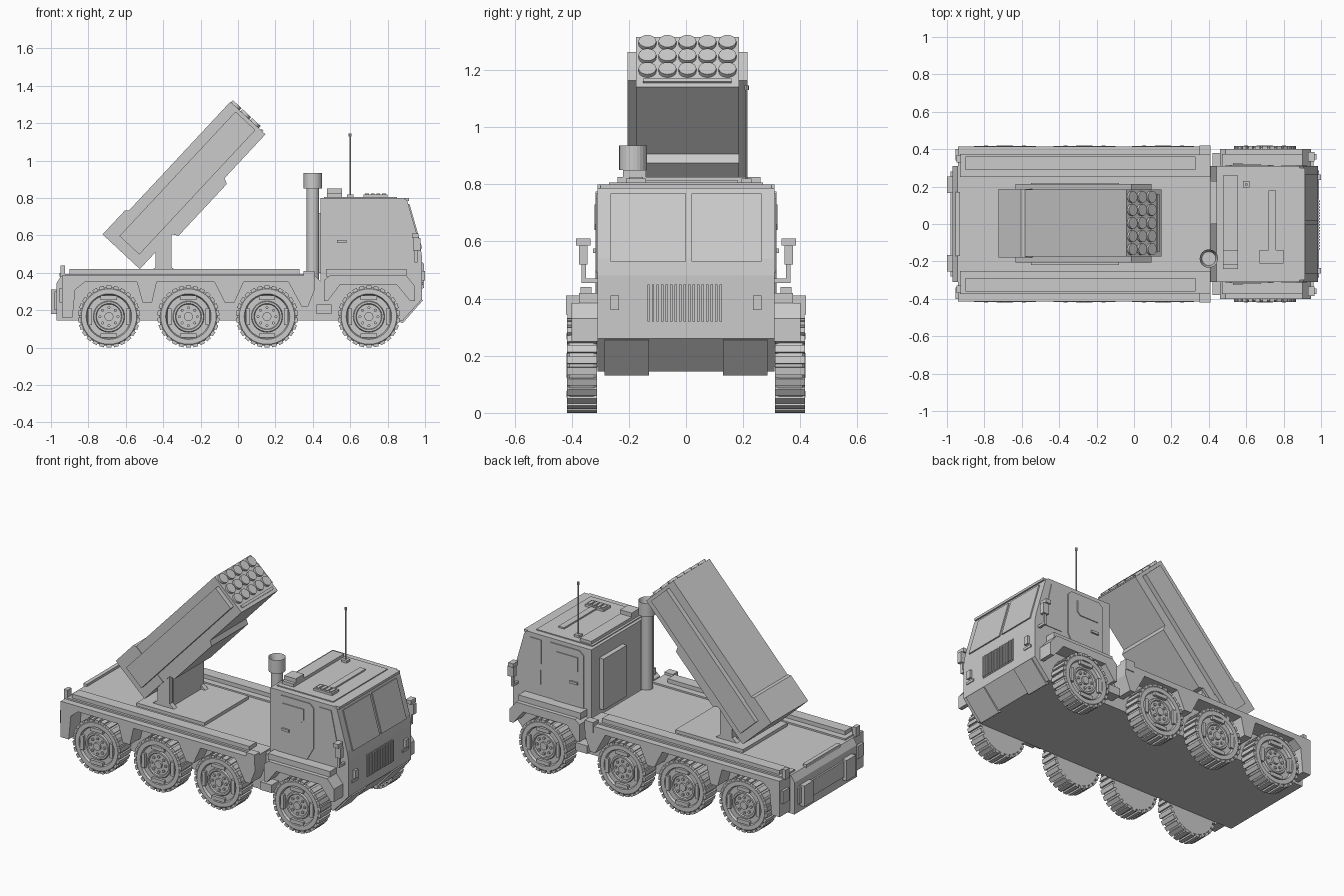
import bpy, bmesh, math
from mathutils import Matrix, Vector

if "Cube" in bpy.data.objects:
    bpy.data.objects.remove(bpy.data.objects["Cube"])


def finish(name, bm, mat=None):
    bmesh.ops.recalc_face_normals(bm, faces=bm.faces)
    me = bpy.data.meshes.new(name)
    bm.to_mesh(me)
    bm.free()
    ob = bpy.data.objects.new(name, me)
    bpy.context.collection.objects.link(ob)
    if mat:
        ob.matrix_world = mat
    return ob


def add_box(bm, x0, x1, y0, y1, z0, z1, mat=Matrix()):
    m = Matrix.Translation(((x0+x1)/2, (y0+y1)/2, (z0+z1)/2)) @ Matrix.Diagonal((x1-x0, y1-y0, z1-z0, 1))
    bmesh.ops.create_cube(bm, size=1, matrix=mat @ m)


def boxes(name, dims, mirror=False, mat=None):
    bm = bmesh.new()
    for d in dims:
        add_box(bm, *d)
        if mirror:
            add_box(bm, d[0], d[1], -d[3], -d[2], d[4], d[5])
    return finish(name, bm, mat)


def prism(name, pts, y0, y1, mirror=False, mat=None):
    """Extrude an x-z outline from y0 to y1, optionally on both sides."""
    bm = bmesh.new()
    for s in ((1, -1) if mirror else (1,)):
        f = bm.faces.new([bm.verts.new((x, s*y0, z)) for x, z in pts])
        r = bmesh.ops.extrude_face_region(bm, geom=[f])
        vs = [v for v in r["geom"] if isinstance(v, bmesh.types.BMVert)]
        bmesh.ops.translate(bm, verts=vs, vec=(0, s*(y1-y0), 0))
    return finish(name, bm, mat)


def add_cyl(bm, r, p0, p1, n=24, r2=None):
    a, b = Vector(p0), Vector(p1)
    m = Matrix.Translation((a+b)/2) @ (b-a).to_track_quat('Z', 'Y').to_matrix().to_4x4()
    bmesh.ops.create_cone(bm, cap_ends=True, segments=n, radius1=r, radius2=r if r2 is None else r2,
                          depth=(b-a).length, matrix=m)


def cyls(name, items, n=24):
    bm = bmesh.new()
    for r, p0, p1 in items:
        add_cyl(bm, r, p0, p1, n)
    return finish(name, bm)


# Wheels: lathed tyre and rim, tread lugs, rim slots, hub bolts
def wheel(name, x, side):
    bm = bmesh.new()
    prof = [(0, .312), (.15, .312), (.157, .325), (.157, .408), (.148, .417), (.122, .417),
            (.116, .402), (.084, .402), (.08, .412), (.07, .412), (.066, .404), (0, .404)]
    vs = [bm.verts.new((r, y, 0)) for r, y in prof]
    es = [bm.edges.new(p) for p in zip(vs, vs[1:])]
    bmesh.ops.spin(bm, geom=vs+es, axis=(0, 1, 0), cent=(0, 0, 0), angle=math.tau, steps=36)
    bmesh.ops.remove_doubles(bm, verts=bm.verts, dist=1e-5)
    for i in range(26):
        add_box(bm, -.013, .013, .312, .417, .15, .166, Matrix.Rotation(math.tau*i/26, 4, 'Y'))
    for i in range(4):
        add_box(bm, -.044, .044, .40, .419, .09, .113, Matrix.Rotation(math.tau*i/4, 4, 'Y'))
    for i in range(8):
        a = math.tau*i/8
        c, s = .048*math.cos(a), .048*math.sin(a)
        add_cyl(bm, .008, (c, .40, s), (c, .413, s), 8)
    add_cyl(bm, .024, (0, .40, 0), (0, .416, 0), 16)
    bmesh.ops.transform(bm, verts=bm.verts, matrix=Matrix.Diagonal((1, side, 1, 1)))
    return finish(name, bm, Matrix.Translation((x, 0, .166)))


for i, x in enumerate((-.69, -.265, .155, .70)):
    for side, label in ((1, "left"), (-1, "right")):
        wheel(f"wheel_{label}_{i+1}", x, side)

# Hull and rear deck
prism("hull", [(-.97, .145), (-.97, .345), (-.945, .385), (.41, .385), (.45, .345), (.45, .145)], -.31, .31)
prism("rear_fender", [(-.94, .385), (.41, .385), (.41, .31), (.375, .22), (.34, .22), (.27, .35), (.03, .35),
                      (-.02, .24), (-.07, .24), (-.125, .35), (-.435, .35), (-.46, .24), (-.51, .24),
                      (-.54, .35), (-.82, .35), (-.87, .31), (-.885, .16), (-.94, .16)], .30, .415, True)
boxes("deck_side_rail", [(-.90, .33, .29, .36, .38, .42)], True)
boxes("fender_edge", [(-.93, .41, .25, .375, .38, .395), (.35, .41, .37, .42, .345, .41)], True)
boxes("tail_marker", [(-.95, -.925, .33, .37, .38, .44), (-.955, -.935, .34, .40, .24, .32)], True)
boxes("tailboard", [(-.955, -.93, -.17, .17, .38, .40), (-.98, -.96, -.28, .28, .20, .30)])
boxes("rear_bumper", [(-1.0, -.965, .165, .255, .18, .31)], True)
boxes("deck_plate", [(-.55, -.08, -.22, .22, .38, .405)])
boxes("cab_step", [(.42, .50, .30, .38, .18, .23)], True)

# Cab body, lower nose and fenders
prism("cab", [(.44, .145), (.44, .80), (.885, .80), (.905, .785), (.975, .54), (.985, .48),
              (.985, .26), (.88, .145)], -.31, .31)
prism("nose_guard", [(.88, .13), (.99, .255), (.96, .26), (.86, .14)], .13, .285, True)
prism("cab_fender", [(.46, .25), (.46, .36), (.49, .385), (.90, .385), (.945, .33), (.945, .25), (.92, .25),
                     (.85, .335), (.545, .335), (.48, .25)], .30, .40, True)
boxes("cab_fender_step", [(.47, .90, .30, .375, .38, .42)], True)

# Windscreen panes and visor
for label, y0, y1 in (("right", -.265, .0), ("left", .02, .265)):
    prism(f"windscreen_{label}", [(.905, .765), (.917, .768), (.985, .53), (.97, .53)], y0, y1)
boxes("visor", [(.87, .915, -.30, .30, .785, .80)])

# Side windows and doors
prism("side_window", [(.785, .77), (.865, .77), (.925, .49), (.79, .49)], .305, .314, True)
prism("door", [(.49, .42), (.49, .75), (.52, .775), (.72, .775), (.745, .75), (.745, .50), (.70, .42)],
      .305, .316, True)
prism("door_window", [(.53, .64), (.53, .73), (.68, .73), (.68, .66), (.66, .64)], .31, .321, True)
boxes("door_handle", [(.53, .58, .31, .326, .56, .575)], True)

# Grille and front lights
boxes("grille", [(.98, .988, -.14, .125, .315, .455)] +
      [(.985, .994, -.135+.0158*i, -.127+.0158*i, .32, .45) for i in range(17)])
boxes("front_light", [(.98, .99, .22, .28, .335, .35)], True)
boxes("tow_hook", [(.98, 1.0, .235, .265, .36, .41)], True)

# Mirrors
boxes("mirror", [(.93, .965, .335, .385, .585, .61), (.935, .975, .345, .375, .52, .585),
                 (.945, .96, .35, .365, .46, .53), (.945, .96, .30, .365, .455, .47)], True)

# Roof equipment
boxes("roof_unit", [(.475, .555, -.24, .26, .795, .825), (.475, .555, -.22, -.14, .82, .85)])
boxes("roof_base", [(.46, .85, -.27, .27, .795, .806)])
boxes("roof_strip", [(.72, .76, -.14, .18, .80, .815)])
boxes("roof_vent", [(.67, .80, -.21, -.14, .80, .82)] +
      [(.68+.03*i, .70+.03*i, -.20, -.15, .815, .825) for i in range(4)])
boxes("cab_rear_panel", [(.41, .445, .0, .23, .40, .72)])
boxes("antenna_mount", [(.583, .617, .195, .229, .80, .82)])
cyls("antenna", [(.004, (.60, .212, .81), (.60, .212, 1.14)), (.008, (.60, .212, 1.13), (.60, .212, 1.146))], 8)

# Exhaust stack with hollow cap
cyls("exhaust_pipe", [(.034, (.40, -.185, .345), (.40, -.185, .87))])
bm = bmesh.new()
add_cyl(bm, .049, (.40, -.185, .85), (.40, -.185, .935))
bm.normal_update()
top = [f for f in bm.faces if f.normal.z > .9]
bmesh.ops.inset_region(bm, faces=top, thickness=.012)
bmesh.ops.translate(bm, verts=top[0].verts, vec=(0, 0, -.05))
finish("exhaust_cap", bm)

# Launcher pedestal
prism("pedestal", [(-.44, .40), (-.44, .62), (-.355, .62), (-.355, .40)], -.13, .14)
prism("pedestal_arm", [(-.48, .40), (-.44, .43), (-.44, .60), (-.355, .62), (-.355, .43), (-.32, .40)], .14, .17, True)

# Launcher, built level then tilted up about its lower rear edge
tilt = Matrix.Translation((-.525, .005, .42)) @ Matrix.Rotation(math.radians(-47), 4, 'Y')
boxes("launcher_body", [(.0, .985, -.18, .18, .0, .256)], mat=tilt)
prism("launcher_collar", [(.0, .0), (.0, .272), (.175, .272), (.19, .256), (.19, .0)], -.183, .183, mat=tilt)
boxes("launcher_side_plate", [(.055, .965, .175, .21, .055, .20)], True, mat=tilt)
prism("launcher_cradle", [(.25, .01), (.27, -.03), (.65, -.03), (.67, .01)], -.18, .18, mat=tilt)
boxes("launcher_front_slot", [(.98, .992, -.155, .155, .02, .036)], mat=tilt)
tubes = [(.031, (.97, .07*i, .08+.07*j), (1.0, .07*i, .08+.07*j)) for i in range(-2, 3) for j in range(3)]
cyls("rocket_tubes", tubes, 20).matrix_world = tilt
